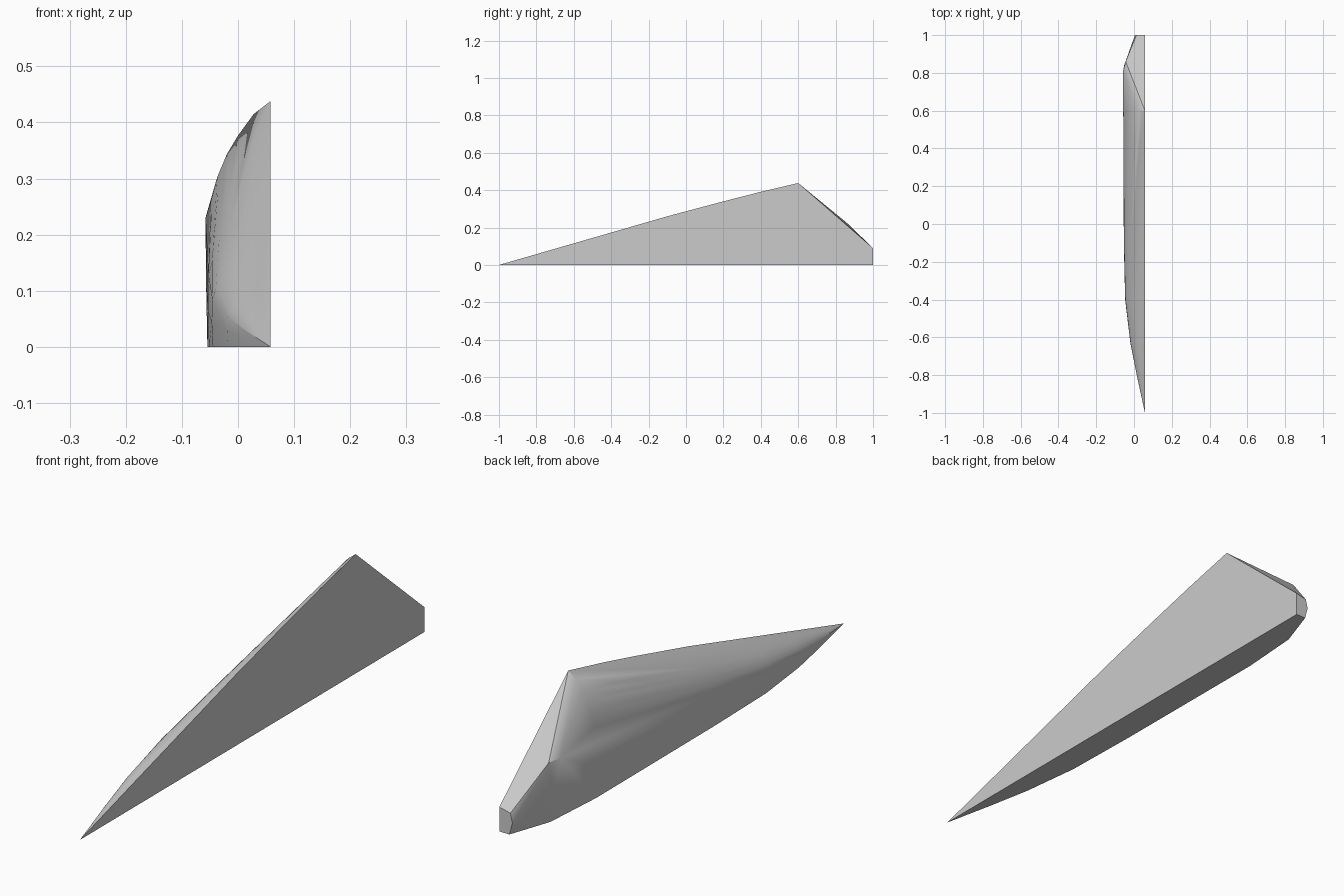
import bpy, bmesh, math

cube = bpy.data.objects.get("Cube")
if cube:
    bpy.data.objects.remove(cube, do_unlink=True)

# Single flat colour
grey = bpy.data.materials.new("plain_grey")
grey.use_nodes = True
colour = (0.6, 0.6, 0.6, 1)
grey.diffuse_color = colour
grey.node_tree.nodes["Principled BSDF"].inputs["Base Color"].default_value = colour

FLAT_X = 0.058

# Rounded cross-section: (share of width, share of height), from ridge to base
profile = [(0, 1), (0.26, 0.947), (0.5, 0.86), (0.67, 0.785), (0.82, 0.69),
           (0.92, 0.59), (0.98, 0.49), (0.99, 0.25), (0.97, 0), (0, 0)]

# Stations along the blade: (y, width, ridge height)
stations = [(-0.8, 0.044, 0.058), (-0.63, 0.078, 0.108), (-0.4, 0.106, 0.174),
            (-0.1, 0.113, 0.26), (0.2, 0.114, 0.34), (0.4, 0.115, 0.391),
            (0.6, 0.116, 0.438)]

# Tapered body sections, ending in a point at the front
points = [(FLAT_X, -1, 0)]
for y, width, height in stations:
    points += [(FLAT_X - u * width, y, v * height) for u, v in profile]

# Shoulder where the rear slope meets the curved side
points += [(-0.044, 0.86, 0.225), (-0.058, 0.81, 0.23),
           (-0.052, 0.84, 0.12), (-0.038, 0.84, 0)]

# Small blunt rear end
points += [(x, 1, z) for x, z in
           [(FLAT_X, 0), (0.017, 0), (0.005, 0.044), (0.013, 0.079), (FLAT_X, 0.09)]]

# Wrap a taut skin over the sections
bm = bmesh.new()
for p in points:
    bm.verts.new(p)
bmesh.ops.convex_hull(bm, input=bm.verts[:])
bmesh.ops.delete(bm, geom=[v for v in bm.verts if not v.link_faces], context='VERTS')
bmesh.ops.dissolve_limit(bm, angle_limit=math.radians(0.5),
                         verts=bm.verts[:], edges=bm.edges[:])
bmesh.ops.recalc_face_normals(bm, faces=bm.faces[:])

mesh = bpy.data.meshes.new("half_blade")
bm.to_mesh(mesh)
bm.free()
mesh.materials.append(grey)
blade = bpy.data.objects.new("half_blade", mesh)
bpy.context.collection.objects.link(blade)

# Soft curved side, crisp rims
bpy.ops.object.select_all(action='DESELECT')
blade.select_set(True)
bpy.context.view_layer.objects.active = blade
bpy.ops.object.shade_smooth_by_angle(angle=math.radians(20))
